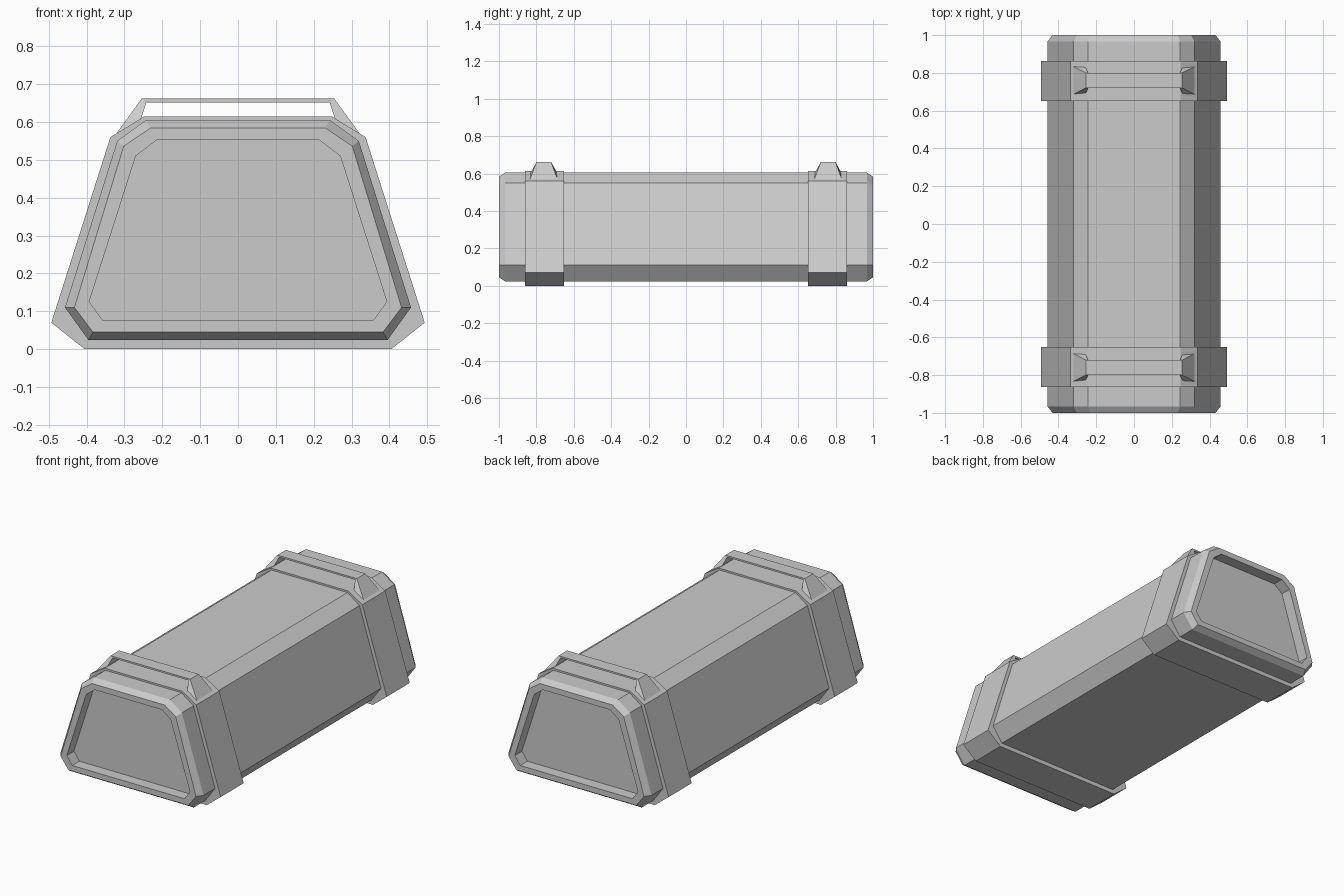
import bpy, bmesh

if "Cube" in bpy.data.objects:
    bpy.data.objects.remove(bpy.data.objects["Cube"])


def loft(name, rings, caps=True):
    """Skin a list of equal-length vertex rings into one flat-shaded mesh."""
    bm = bmesh.new()
    loops = [[bm.verts.new(p) for p in ring] for ring in rings]
    n = len(loops[0])
    for a, b in zip(loops, loops[1:]):
        for i in range(n):
            j = (i + 1) % n
            bm.faces.new((a[i], a[j], b[j], b[i]))
    if caps:
        bm.faces.new(loops[0])
        bm.faces.new(loops[-1])
        bmesh.ops.recalc_face_normals(bm, faces=bm.faces)
    mesh = bpy.data.meshes.new(name)
    bm.to_mesh(mesh)
    bm.free()
    obj = bpy.data.objects.new(name, mesh)
    bpy.context.collection.objects.link(obj)
    return obj


def section(half, y):
    """Mirror a half profile (x, z), bottom to top, into a ring at y."""
    return [(x, y, z) for x, z in half] + [(-x, y, z) for x, z in reversed(half)]


BODY = [(0.395, 0.024), (0.457, 0.11), (0.319, 0.55), (0.243, 0.605)]
RIM = [(0.383, 0.045), (0.432, 0.11), (0.302, 0.536), (0.231, 0.584)]
PANEL = [(0.358, 0.077), (0.393, 0.125), (0.27, 0.51), (0.215, 0.552)]
STRAP = [(0.405, 0.0), (0.493, 0.07), (0.337, 0.56), (0.247, 0.615)]

# Body: recessed end panels, rims, chamfers and long shell
half_path = [(PANEL, 0.935), (PANEL, 1.0), (RIM, 1.0), (BODY, 0.967)]
loft("body", [section(p, -y) for p, y in half_path]
     + [section(p, y) for p, y in reversed(half_path)])

# Handle stations: outer x, z, inner x, z, half width
LEG = [(0.332, 0.555, 0.262, 0.59, 0.079), (0.254, 0.662, 0.242, 0.652, 0.039)]
STATIONS = LEG + [(-a, b, -c, d, w) for a, b, c, d, w in reversed(LEG)]

for side, label in ((-1, "front"), (1, "back")):
    # Strap wrapped around the body
    strap = loft(label + "_strap", [section(p, side * 0.757 + d) for p, d in (
        (BODY, -0.105), (STRAP, -0.105), (STRAP, 0.105), (BODY, 0.105))], caps=False)
    bm = bmesh.new()
    bm.from_mesh(strap.data)
    bmesh.ops.recalc_face_normals(bm, faces=bm.faces)
    bm.to_mesh(strap.data)
    bm.free()

    # Tapered carrying handle on the strap
    y = side * 0.76
    loft(label + "_handle", [[(ox, y - w, oz), (ox, y + w, oz),
                              (ix, y + w, iz), (ix, y - w, iz)]
                             for ox, oz, ix, iz, w in STATIONS])
